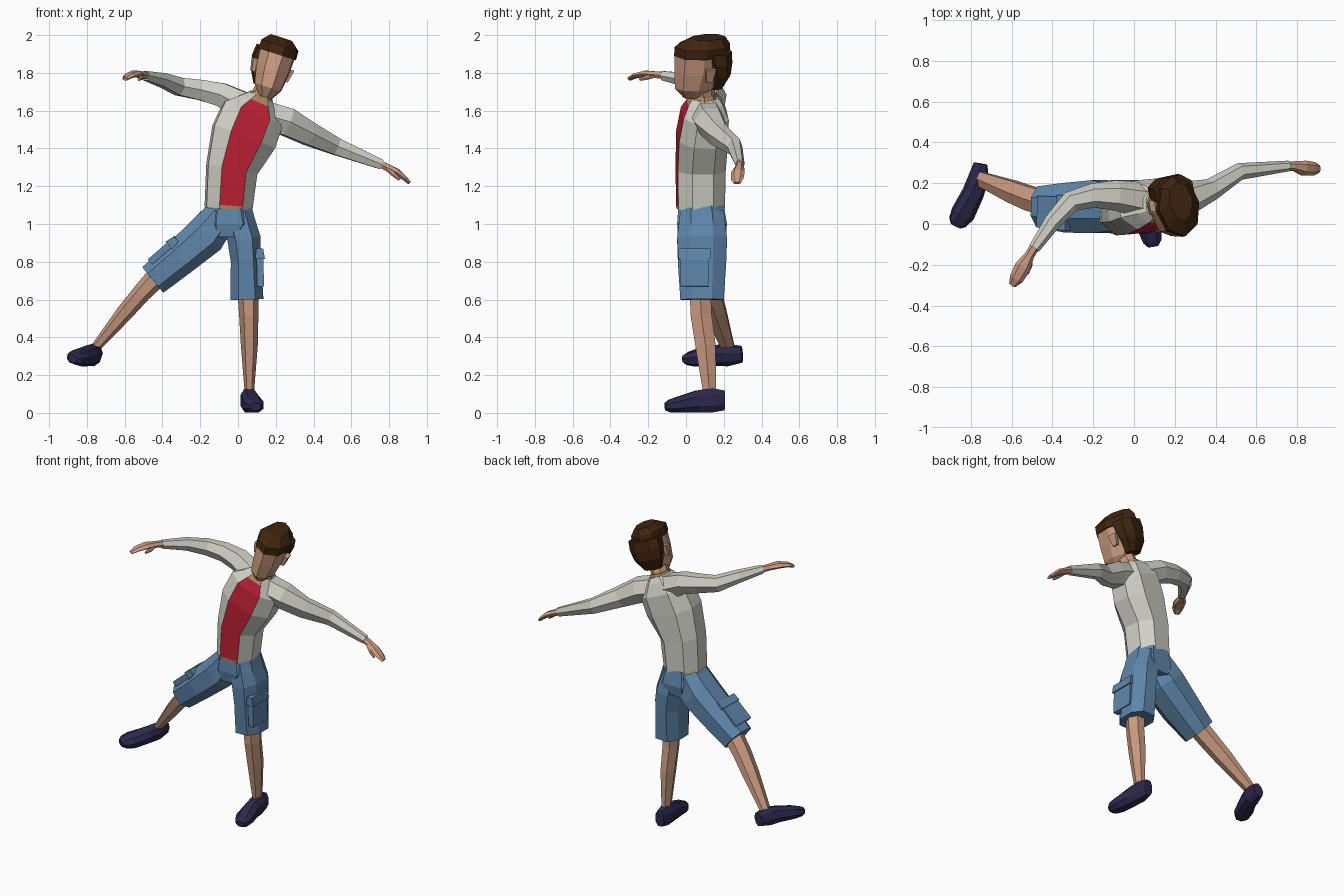
import bpy, bmesh, math
from mathutils import Vector, Matrix


def material(name, rgb):
    m = bpy.data.materials.new(name)
    m.diffuse_color = (*rgb, 1)
    return m


SHIRT = material("off_white", (.64, .64, .58))
RED = material("red", (.50, .015, .035))
TAN = material("tan_trim", (.45, .25, .11))
BLUE = material("denim_blue", (.115, .24, .41))
SKIN = material("skin", (.60, .33, .22))
HAIR = material("dark_brown", (.050, .018, .005))
SHOE = material("navy", (.026, .022, .075))

# Unit cross-sections (across, toward reference direction)
BODY = [(-.5, 1), (.5, 1), (1, .45), (1, -.45), (.5, -1), (-.5, -1), (-1, -.45), (-1, .45)]
SQUARE = [(-1, 1), (1, 1), (1, -1), (-1, -1)]


def ngon(n, turn=0.0):
    return [(math.sin(2 * math.pi * (k + turn) / n), math.cos(2 * math.pi * (k + turn) / n))
            for k in range(n)]


HEX, OCT = ngon(6, .5), ngon(8)
FRONT, UP = (0, -1, 0), (0, 0, 1)


def tube(name, rings, mats, prof=HEX, ref=FRONT, axis=None, frame=None, rule=None):
    """Loft a cross-section through rings of (x, y, z, half_across, half_toward_ref)."""
    bm = bmesh.new()
    pts = [Vector(r[:3]) for r in rings]
    loops = []
    for i, r in enumerate(rings):
        a, b = pts[max(i - 1, 0)], pts[min(i + 1, len(pts) - 1)]
        t = Vector(axis) if axis else (b - a).normalized()
        v = Vector(ref)
        v = (v - t * v.dot(t)).normalized()
        u = t.cross(v)
        loops.append([bm.verts.new(pts[i] + u * (p * r[3]) + v * (q * r[4])) for p, q in prof])
    n = len(prof)
    for i in range(len(loops) - 1):
        for j in range(n):
            k = (j + 1) % n
            f = bm.faces.new((loops[i][j], loops[i][k], loops[i + 1][k], loops[i + 1][j]))
            f.material_index = rule(i, j) if rule else 0
    bm.faces.new(loops[0])
    bm.faces.new(loops[-1])
    bmesh.ops.recalc_face_normals(bm, faces=bm.faces)
    if frame:
        bm.transform(frame)
    me = bpy.data.meshes.new(name)
    bm.to_mesh(me)
    bm.free()
    for m in mats:
        me.materials.append(m)
    ob = bpy.data.objects.new(name, me)
    bpy.context.collection.objects.link(ob)
    return ob


# Torso: open shirt with red front panel, tan trim at its ends
def shirt_rule(band, side):
    if side != 0:
        return 0
    return 2 if band in (0, 5) else 1


tube("torso", [(-.05, .077, 1.08, .122, .122), (-.049, .077, 1.098, .123, .124),
               (-.033, .077, 1.29, .133, .127), (.03, .085, 1.46, .172, .13),
               (.08, .10, 1.585, .165, .12), (.107, .10, 1.645, .10, .092),
               (.12, .10, 1.675, .065, .07)],
     [SHIRT, RED, TAN], BODY, ref=(.10, -1, 0), rule=shirt_rule)
tube("collar", [(.112, .097, 1.65, .078, .078), (.126, .097, 1.69, .06, .066)], [TAN], OCT)

# Sleeves
tube("sleeve_raised", [(.04, .12, 1.62, .085, .085), (-.09, .14, 1.685, .075, .072),
                       (-.20, .14, 1.71, .06, .062), (-.31, .11, 1.727, .052, .054),
                       (-.40, .01, 1.762, .042, .042), (-.49, -.12, 1.785, .028, .028)],
     [SHIRT], ref=UP)
tube("sleeve_lowered", [(.13, .11, 1.58, .085, .085), (.26, .125, 1.54, .085, .085),
                        (.38, .17, 1.475, .055, .07), (.52, .258, 1.41, .042, .052),
                        (.76, .285, 1.315, .026, .03)],
     [SHIRT], ref=UP)

# Hands with thumbs
tube("hand_raised", [(-.48, -.10, 1.785, .024, .022), (-.513, -.155, 1.79, .024, .02),
                     (-.545, -.21, 1.795, .04, .019), (-.577, -.268, 1.785, .035, .014),
                     (-.597, -.30, 1.768, .018, .01)], [SKIN], ref=UP)
tube("thumb_raised", [(-.51, -.16, 1.788, .014, .014), (-.512, -.205, 1.775, .013, .013),
                      (-.525, -.245, 1.765, .008, .008)], [SKIN], ref=UP)
tube("hand_lowered", [(.74, .285, 1.322, .022, .022), (.785, .284, 1.302, .024, .022),
                      (.84, .275, 1.275, .036, .02), (.885, .271, 1.24, .033, .014),
                      (.908, .27, 1.217, .02, .01)], [SKIN], ref=UP)
tube("thumb_lowered", [(.79, .27, 1.295, .014, .014), (.825, .25, 1.262, .013, .013),
                       (.855, .245, 1.235, .008, .008)], [SKIN], ref=UP)

# Shorts: pelvis, two legs
tube("shorts_pelvis", [(-.048, .08, 1.10, .118, .12), (-.045, .085, 1.0, .142, .132),
                       (-.06, .085, .93, .10, .12)], [BLUE], BODY, axis=UP)
tube("shorts_standing_leg", [(-.005, .085, 1.06, .08, .115), (.032, .085, .92, .088, .132),
                             (.042, .085, .80, .08, .128), (.047, .085, .60, .088, .115)],
     [BLUE], BODY)
tube("shorts_lifted_leg", [(-.085, .08, 1.05, .09, .115), (-.17, .085, .94, .108, .13),
                           (-.31, .08, .82, .097, .122), (-.45, .085, .705, .088, .10)],
     [BLUE], BODY)


# Cargo pockets: pouch and flap laid along the outer side of each leg
def pocket(name, top, bottom):
    a, b = Vector(top), Vector(bottom)
    c = a.lerp(b, .28)
    tube(name + "_pouch", [(*c, .018, .078), (*b, .018, .078)], [BLUE], SQUARE)
    tube(name + "_flap", [(*a, .018, .086), (*c, .026, .086)], [BLUE], SQUARE)


pocket("pocket_standing", (.115, .045, .87), (.12, .045, .67))
pocket("pocket_lifted", (-.325, .055, .922), (-.465, .06, .80))

# Bare lower legs
tube("standing_leg", [(.053, .075, .66, .058, .065), (.057, .08, .52, .051, .064),
                      (.06, .103, .36, .045, .062), (.06, .125, .11, .025, .04)],
     [SKIN])
tube("lifted_leg", [(-.42, .10, .73, .058, .07), (-.51, .125, .635, .05, .068),
                    (-.60, .16, .53, .045, .062), (-.755, .222, .345, .025, .04)],
     [SKIN])

# Shoes, lofted heel to toe
tube("standing_shoe", [(.055, .205, .066, .03, .052), (.058, .14, .067, .045, .064),
                       (.066, .06, .060, .047, .058), (.08, -.04, .043, .055, .042),
                       (.09, -.085, .036, .045, .033), (.094, -.11, .033, .025, .02)],
     [SHOE], BODY, ref=UP)
tube("lifted_shoe", [(-.752, .296, .31, .03, .042), (-.765, .22, .307, .045, .056),
                     (-.79, .15, .303, .05, .05), (-.84, .05, .292, .057, .04),
                     (-.866, .008, .288, .045, .03), (-.875, -.01, .286, .025, .02)],
     [SHOE], BODY, ref=(.35, 0, .94))

# Neck and head, leaning and turned slightly
tube("neck", [(.105, .10, 1.63, .055, .06), (.165, .085, 1.77, .055, .062)], [SKIN], OCT)
HEAD = (Matrix.Translation((.135, .09, 1.68)) @ Matrix.Rotation(math.radians(18), 4, 'Y')
        @ Matrix.Rotation(math.radians(12), 4, 'Z'))
tube("head", [(0, -.06, -.005, .035, .045), (0, -.04, .05, .075, .112),
              (0, -.02, .14, .092, .135), (0, -.01, .23, .097, .143),
              (0, 0, .29, .07, .11)], [SKIN], OCT, axis=UP, frame=HEAD)
for side in (-1, 1):
    tube("ear", [(side * .093, .015, .105, .01, .016), (side * .102, .02, .175, .014, .028)],
         [SKIN], SQUARE, axis=UP, frame=HEAD)

# Hair: cap over the crown plus the lower back
tube("hair_cap", [(0, -.005, .23, .107, .152), (0, -.003, .28, .105, .15),
                  (0, .025, .322, .06, .095)], [HAIR], OCT, axis=UP, frame=HEAD)
tube("hair_back", [(0, .065, .045, .055, .035), (0, .085, .12, .09, .055),
                   (0, .08, .19, .104, .068), (0, .07, .25, .10, .075)],
     [HAIR], BODY, axis=UP, frame=HEAD)
